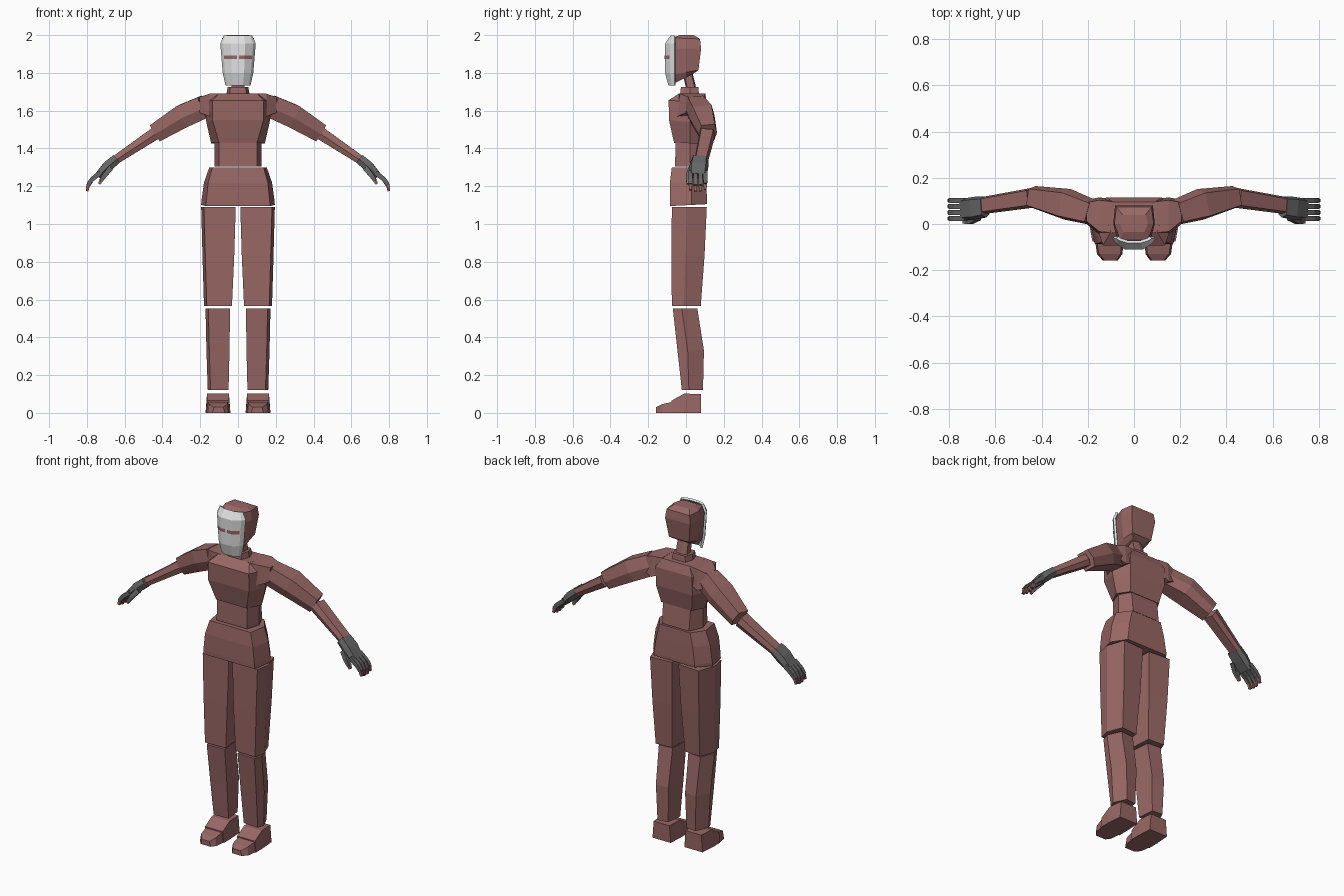
import bpy, bmesh
from mathutils import Vector

if "Cube" in bpy.data.objects:
    bpy.data.objects.remove(bpy.data.objects["Cube"])


def material(name, rgb):
    m = bpy.data.materials.new(name)
    m.diffuse_color = (*rgb, 1)
    m.use_nodes = True
    m.node_tree.nodes["Principled BSDF"].inputs["Base Color"].default_value = m.diffuse_color
    return m


BROWN = material("dusty red brown", (0.31, 0.135, 0.128))
GREY = material("dark glove grey", (0.13, 0.13, 0.13))
WHITE = material("pale mask grey", (0.76, 0.76, 0.76))


def make(name, verts, faces, mat):
    me = bpy.data.meshes.new(name)
    bm = bmesh.new()
    vs = [bm.verts.new(v) for v in verts]
    for f in faces:
        bm.faces.new([vs[i] for i in f])
    bmesh.ops.recalc_face_normals(bm, faces=bm.faces[:])
    bm.to_mesh(me)
    bm.free()
    me.materials.append(mat)
    ob = bpy.data.objects.new(name, me)
    bpy.context.collection.objects.link(ob)
    return ob


def loft(name, rings, mat, s=1):
    """Skin a list of equal-length closed rings and cap both ends."""
    n, k = len(rings[0]), len(rings)
    verts = [(p[0] * s, p[1], p[2]) for r in rings for p in r]
    faces = [(a * n + i, a * n + (i + 1) % n, (a + 1) * n + (i + 1) % n, (a + 1) * n + i)
             for a in range(k - 1) for i in range(n)]
    faces += [tuple(range(n)), tuple(range((k - 1) * n, k * n))]
    return make(name, verts, faces, mat)


def ring(zf, zb, xf, yf, xs, ys, xb, yb):
    """Symmetric six-sided section: front pair, side pair, back pair."""
    zm = zf + (zb - zf) * (ys - yf) / (yb - yf)
    return [(-xf, yf, zf), (xf, yf, zf), (xs, ys, zm), (xb, yb, zb), (-xb, yb, zb), (-xs, ys, zm)]


HEX = [(-.75, 1), (.75, 1), (1, -.1), (.7, -1), (-.7, -1), (-1, -.1)]
BOX = [(-1, 1), (1, 1), (1, -1), (-1, -1)]


def limb(name, path, mat, s=1, shape=HEX):
    """Path entries: x, y, z, half width along y, half thickness."""
    pts = [Vector(p[:3]) for p in path]
    rings = []
    for i, p in enumerate(path):
        d = (pts[min(i + 1, len(pts) - 1)] - pts[max(i - 1, 0)]).normalized()
        u = Vector((0, 1, 0))
        u = (u - d * u.dot(d)).normalized()
        v = u.cross(d)
        if v.z < 0:
            v = -v
        rings.append([pts[i] + u * a * p[3] + v * b * p[4] for a, b in shape])
    return loft(name, rings, mat, s)


# Head, neck and collar
loft("head", [ring(1.745, 1.80, .04, -.06, .052, 0, .045, .045),
              ring(1.79, 1.815, .06, -.07, .075, 0, .066, .066),
              ring(1.93, 1.93, .07, -.075, .09, 0, .082, .08),
              ring(1.985, 1.98, .06, -.07, .085, 0, .076, .074),
              ring(2.0, 2.0, .045, -.035, .06, 0, .05, .04)], BROWN)
limb("neck", [(0, .032, 1.70, .026, .036), (0, .005, 1.81, .026, .034)], BROWN)
loft("collar", [ring(1.68, 1.68, .045, -.032, .062, .02, .045, .07),
                ring(1.725, 1.725, .04, -.027, .055, .02, .04, .065)], BROWN)

# Face mask: curved plate with thickness
cols = [(-1, 1), (-.85, .55), (-.4, 0), (.4, 0), (.85, .55), (1, 1)]
rows = [(1.732, .066, -.093), (1.80, .081, -.111), (1.955, .094, -.111), (1.997, .076, -.082)]
mv = [(t * w, yc + f * (-.062 - yc), z) for z, w, yc in rows for t, f in cols]
mf = [(r * 6 + c, r * 6 + c + 1, r * 6 + c + 7, r * 6 + c + 6) for r in range(3) for c in range(5)]
mask = make("face_mask", mv, mf, WHITE)
mask.data.flip_normals() if mask.data.polygons[2].normal.y > 0 else None
sol = mask.modifiers.new("thickness", 'SOLIDIFY')
sol.thickness, sol.offset = .013, -1

# Eye slits
for s, side in ((-1, "left"), (1, "right")):
    pts = [(s * x, y, z) for z in (1.873, 1.892)
           for x, y in ((.005, -.113), (.035, -.113), (.073, -.088))]
    eye = make(side + "_eye_slit", pts, [(0, 1, 4, 3), (1, 2, 5, 4)], BROWN)
    if eye.data.polygons[0].normal.y > 0:
        eye.data.flip_normals()

# Torso
loft("chest", [ring(1.43, 1.425, .10, -.063, .142, .02, .10, .09),
               ring(1.55, 1.53, .135, -.09, .168, .02, .12, .112),
               ring(1.655, 1.64, .135, -.092, .172, .02, .12, .115),
               ring(1.692, 1.69, .10, -.035, .12, .03, .09, .095)], BROWN)
loft("waist", [ring(1.305, 1.305, .10, -.058, .125, .02, .09, .10),
               ring(1.44, 1.44, .10, -.055, .125, .02, .09, .085)], BROWN)
loft("pelvis", [ring(1.095, 1.105, .17, -.085, .195, .03, .135, .11),
                ring(1.12, 1.12, .168, -.086, .194, .03, .135, .111),
                ring(1.22, 1.22, .158, -.085, .18, .03, .12, .108),
                ring(1.30, 1.30, .135, -.075, .152, .03, .10, .105)], BROWN)


def leg_ring(z, xi, xo, yf, yb):
    """Five-sided leg section."""
    return [(xi, yf + .005, z), (xo - .015, yf, z), (xo, yf * .4 + yb * .6 - .03, z),
            (xo - .035, yb, z), (xi + .01, yb - .008, z)]


for s, side in ((-1, "left_"), (1, "right_")):
    # Legs
    loft(side + "thigh", [leg_ring(1.09, .012, .195, -.075, .11),
                          leg_ring(.83, .02, .188, -.077, .098),
                          leg_ring(.565, .032, .18, -.075, .078)], BROWN, s)
    loft(side + "shin", [leg_ring(.553, .042, .172, -.07, .06),
                         leg_ring(.33, .045, .167, -.045, .095),
                         leg_ring(.12, .05, .16, -.022, .09)], BROWN, s)

    # Foot and toe cap
    def slab(y, x0, x1, z):
        return [(x0, y, 0), (x1, y, 0), (x1 - .008, y, z), (x0 + .008, y, z)]
    loft(side + "foot", [slab(.08, .045, .165, .10), slab(-.01, .04, .172, .102),
                         slab(-.076, .04, .172, .065)], BROWN, s)
    loft(side + "toe_cap", [slab(-.076, .045, .168, .058), slab(-.13, .05, .16, .045),
                            slab(-.158, .07, .135, .03)], BROWN, s)

    # Shoulder cap
    loft(side + "shoulder", [[(x, y0, z0), (x, y1, z0), (x, y1 - .012, z1), (x, y0 + .012, z1)]
                             for x, y0, y1, z0, z1 in ((.09, -.05, .108, 1.60, 1.692),
                                                       (.15, -.045, .115, 1.57, 1.69),
                                                       (.205, 0, .105, 1.59, 1.672))], BROWN, s)
    # Arm
    limb(side + "upper_arm", [(.18, .05, 1.62, .055, .06), (.29, .085, 1.572, .068, .062),
                              (.435, .117, 1.483, .048, .05)], BROWN, s)
    limb(side + "forearm", [(.443, .113, 1.476, .043, .033), (.655, .08, 1.335, .037, .023)],
         BROWN, s)
    # Glove, fingers and bare fingertips
    limb(side + "glove", [(.645, .074, 1.343, .046, .026), (.69, .068, 1.305, .05, .028),
                          (.74, .063, 1.255, .047, .019)], GREY, s)
    for i in range(4):
        y = .102 - i * .026
        dz = (.008, 0, 0, .006)[i]
        limb(f"{side}finger_{i + 1}", [(.728, y, 1.272, .011, .013), (.772, y, 1.237, .011, .012),
                                       (.793, y, 1.203 + dz, .010, .010)], GREY, s, BOX)
        limb(f"{side}fingertip_{i + 1}", [(.793, y, 1.203 + dz, .009, .009),
                                          (.799, y, 1.174 + dz, .007, .007)], BROWN, s, BOX)
    limb(side + "thumb", [(.675, .03, 1.295, .014, .014), (.708, .012, 1.255, .012, .012),
                          (.725, .010, 1.23, .010, .010)], GREY, s, BOX)
    limb(side + "thumb_tip", [(.725, .010, 1.23, .009, .009), (.735, .010, 1.212, .007, .007)],
         BROWN, s, BOX)
